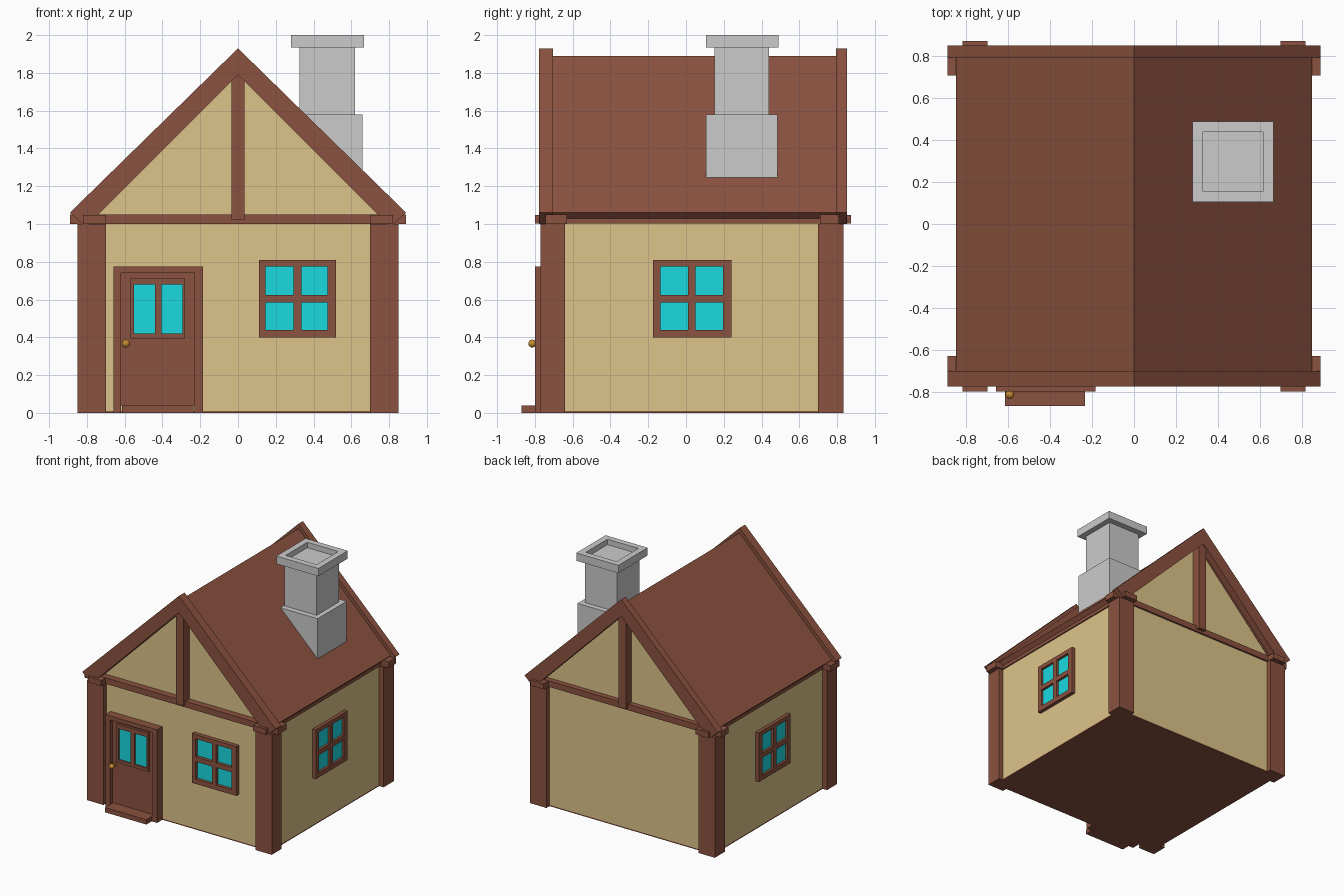
import bpy, bmesh
from mathutils import Vector

if "Cube" in bpy.data.objects:
    bpy.data.objects.remove(bpy.data.objects["Cube"])


def material(name, rgb):
    m = bpy.data.materials.new(name)
    m.diffuse_color = (*rgb, 1)
    m.use_nodes = True
    m.node_tree.nodes["Principled BSDF"].inputs["Base Color"].default_value = m.diffuse_color
    return m


WOOD = material("wood", (0.26, 0.085, 0.05))
PLASTER = material("plaster", (0.72, 0.55, 0.25))
GLASS = material("glass", (0.01, 0.70, 0.75))
BRASS = material("brass", (0.60, 0.27, 0.03))


def finish(name, bm, mat):
    bmesh.ops.recalc_face_normals(bm, faces=bm.faces)
    me = bpy.data.meshes.new(name)
    bm.to_mesh(me)
    bm.free()
    ob = bpy.data.objects.new(name, me)
    bpy.context.collection.objects.link(ob)
    if mat:
        me.materials.append(mat)
    return ob


def boxes(name, mat, *ranges):
    """One object from boxes given as (x0, x1, y0, y1, z0, z1)."""
    bm = bmesh.new()
    for x0, x1, y0, y1, z0, z1 in ranges:
        vs = bmesh.ops.create_cube(bm, size=1)["verts"]
        for v in vs:
            v.co = Vector((x1 if v.co.x > 0 else x0,
                           y1 if v.co.y > 0 else y0,
                           z1 if v.co.z > 0 else z0))
    return finish(name, bm, mat)


def prism(name, mat, profile, y0, y1):
    """Extrude an x-z profile along y."""
    bm = bmesh.new()
    face = bm.faces.new([bm.verts.new((x, y0, z)) for x, z in profile])
    out = bmesh.ops.extrude_face_region(bm, geom=[face])["geom"]
    bmesh.ops.translate(bm, vec=(0, y1 - y0, 0),
                        verts=[g for g in out if isinstance(g, bmesh.types.BMVert)])
    return finish(name, bm, mat)


def mirrored(half):
    """Complete a right-half profile pair: outer points, inner points."""
    outer, inner = half
    flip = lambda pts: [(-x, z) for x, z in pts if x > 0]
    return outer + inner + flip(inner)[::-1] + flip(outer)[::-1]


def window(name, us, vs, front, back, glass, axis="y", side=-1):
    """Frame bars at the u and v intervals with a pane behind them."""
    def place(u0, u1, v0, v1, a, b):
        a, b = sorted((a * side, b * side))
        return (u0, u1, a, b, v0, v1) if axis == "y" else (a, b, u0, u1, v0, v1)
    bars = [place(u0, u1, vs[0][0], vs[-1][1], front, back) for u0, u1 in us]
    for a, b in zip(us, us[1:]):
        bars += [place(a[1], b[0], v0, v1, front, back) for v0, v1 in vs]
    boxes(name + "_frame", WOOD, *bars)
    boxes(name + "_glass", GLASS, place(us[0][1], us[-1][0], vs[0][1], vs[-1][0], glass, back))


# walls and floor
boxes("floor", WOOD, (-0.81, 0.81, -0.73, 0.795, 0, 0.01))
boxes("walls", PLASTER, (-0.81, 0.81, -0.73, 0.795, 0.01, 1.02))
prism("gable_wall", PLASTER, [(-0.79, 1.02), (0.79, 1.02), (0, 1.82)], -0.69, 0.765)

# corner posts
boxes("corner_posts", WOOD, *[(x, x + 0.15, y0, y1, 0, 1.0)
      for x in (-0.85, 0.70) for y0, y1 in ((-0.77, -0.64), (0.70, 0.835))])

# crossing beams on top of the walls, ends sticking out
boxes("cross_beams", WOOD, (-0.89, 0.89, -0.745, -0.63, 1.0, 1.05), (-0.89, 0.89, 0.71, 0.81, 1.0, 1.05))
boxes("side_beams", WOOD, (-0.82, -0.70, -0.80, 0.873, 1.002, 1.048), (0.70, 0.82, -0.80, 0.873, 1.002, 1.048))

# roof, gable boards and king posts
prism("roof", WOOD, mirrored(([(0, 1.89), (0.85, 1.06)], [(0.81, 1.02)]))[:3] + [(0, 1.82)]
      + [(-0.81, 1.02), (-0.85, 1.06)], -0.71, 0.80)
board = [(0, 1.93), (0.89, 1.06), (0.825, 1.0), (0.79, 1.0), (0, 1.79),
         (-0.79, 1.0), (-0.825, 1.0), (-0.89, 1.06)]
prism("front_gable_board", WOOD, board, -0.777, -0.703)
prism("back_gable_board", WOOD, board, 0.795, 0.853)
boxes("king_posts", WOOD, (-0.035, 0.035, -0.765, -0.68, 1.02, 1.80), (-0.035, 0.035, 0.75, 0.84, 1.02, 1.80))

# windows: front, then left and right
rows = [(0.40, 0.44), (0.585, 0.625), (0.775, 0.81)]
window("front_window", [(0.11, 0.145), (0.295, 0.335), (0.475, 0.52)], rows, 0.765, 0.72, 0.74)
for label, s in (("left", -1), ("right", 1)):
    window(label + "_window", [(-0.175, -0.135), (0.01, 0.05), (0.195, 0.24)], rows,
           0.84, 0.80, 0.82, "x", s)

# door
boxes("door_frame", WOOD, (-0.66, -0.62, -0.80, -0.72, 0, 0.74), (-0.23, -0.185, -0.80, -0.72, 0, 0.74),
      (-0.66, -0.185, -0.80, -0.72, 0.74, 0.775))
boxes("door_leaf", WOOD, (-0.62, -0.23, -0.765, -0.72, 0.04, 0.74))
window("door_window", [(-0.57, -0.55), (-0.44, -0.405), (-0.295, -0.28)],
       [(0.395, 0.42), (0.68, 0.715)], 0.785, 0.75, 0.77)
boxes("door_step", WOOD, (-0.615, -0.235, -0.87, -0.72, 0, 0.04))

# door knob
bm = bmesh.new()
bmesh.ops.create_uvsphere(bm, u_segments=16, v_segments=10, radius=0.021)
bmesh.ops.translate(bm, verts=bm.verts, vec=(-0.593, -0.814, 0.367))
for f in bm.faces:
    f.smooth = True
finish("door_knob", bm, BRASS)
boxes("knob_stem", BRASS, (-0.601, -0.585, -0.80, -0.76, 0.359, 0.375))

# chimney
boxes("chimney_base", None, (0.28, 0.66, 0.105, 0.485, 1.18, 1.58))
boxes("chimney_shaft", None, (0.325, 0.62, 0.15, 0.44, 1.58, 1.955))
boxes("chimney_cap", None, (0.28, 0.33, 0.105, 0.49, 1.935, 2.0), (0.615, 0.667, 0.105, 0.49, 1.935, 2.0),
      (0.33, 0.615, 0.105, 0.155, 1.935, 2.0), (0.33, 0.615, 0.44, 0.49, 1.935, 2.0))
